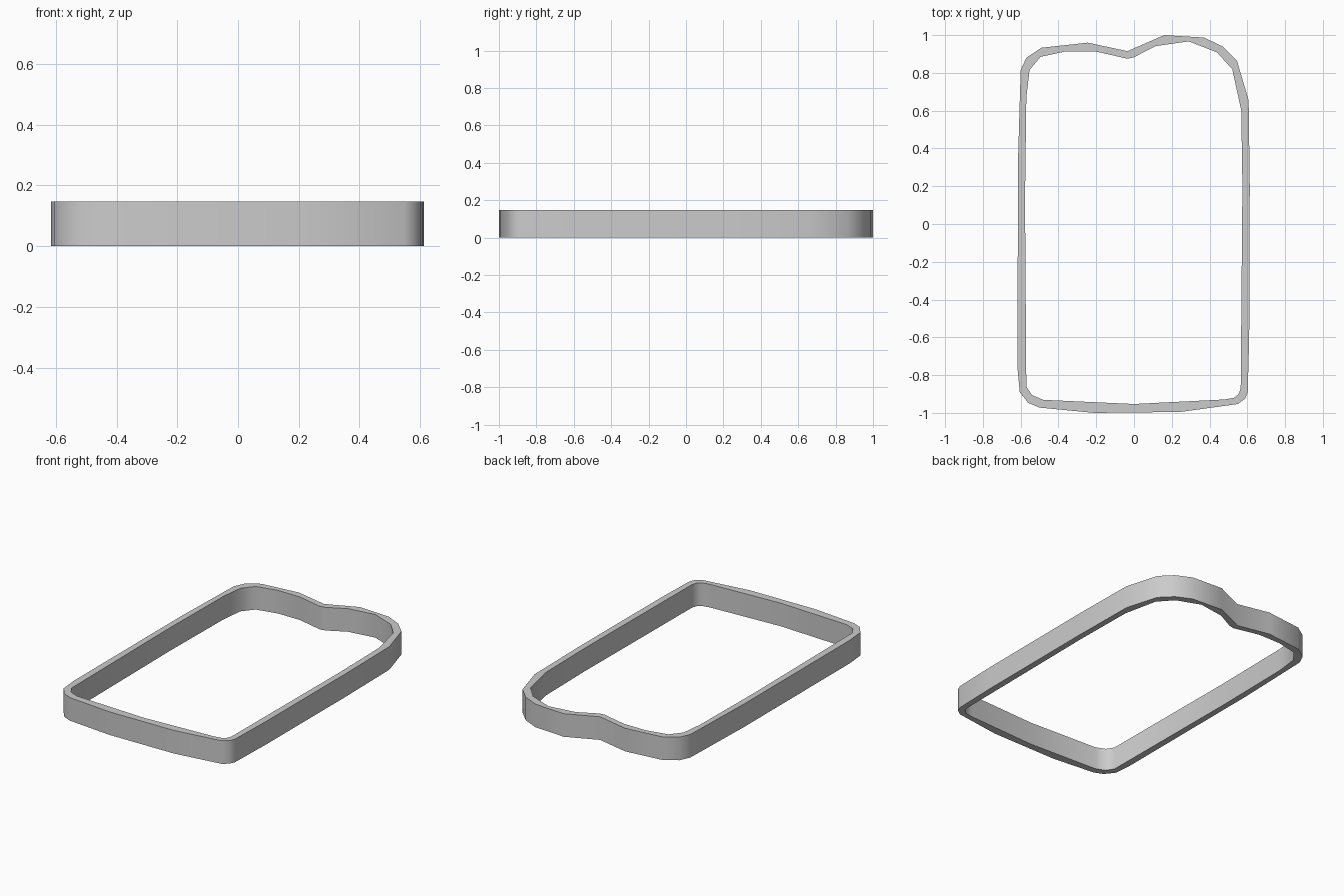
import bpy
import bmesh
from math import radians

if "Cube" in bpy.data.objects:
    bpy.data.objects.remove(bpy.data.objects["Cube"])

HEIGHT = 0.147

# Outer wall outline, clockwise from the notch at the back
outer = [(-0.035, 0.915), (0.16, 1.0), (0.37, 0.987), (0.47, 0.94), (0.545, 0.865),
         (0.607, 0.655), (0.613, 0.2), (0.61, -0.6), (0.602, -0.89), (0.588, -0.925),
         (0.55, -0.953), (0.245, -0.995), (-0.21, -1.0), (-0.5, -0.972),
         (-0.56, -0.947), (-0.605, -0.89), (-0.616, -0.77), (-0.615, 0.3),
         (-0.60, 0.815), (-0.57, 0.88), (-0.49, 0.933), (-0.245, 0.96)]

# Inner wall outline
inner = [(-0.035, 0.875), (0.0, 0.883), (0.115, 0.942), (0.29, 0.967), (0.44, 0.908),
         (0.52, 0.82), (0.568, 0.6), (0.574, 0.2), (0.565, -0.87), (0.553, -0.902),
         (0.53, -0.92), (0.48, -0.929), (0.0, -0.953), (-0.48, -0.931),
         (-0.54, -0.906), (-0.57, -0.86), (-0.577, 0.13), (-0.57, 0.67),
         (-0.553, 0.815), (-0.495, 0.885), (-0.36, 0.914), (-0.205, 0.914)]

bm = bmesh.new()


def loop_edges(points):
    verts = [bm.verts.new((x, y, 0)) for x, y in points]
    return [bm.edges.new((v, verts[(i + 1) % len(verts)])) for i, v in enumerate(verts)]


# Flat ring between both outlines, extruded upward into a band
bmesh.ops.triangle_fill(bm, edges=loop_edges(outer) + loop_edges(inner),
                        use_beauty=True, normal=(0, 0, 1))
base = bm.faces[:]
result = bmesh.ops.extrude_face_region(bm, geom=base, use_keep_orig=True)
top = [g for g in result["geom"] if isinstance(g, bmesh.types.BMVert)]
bmesh.ops.translate(bm, verts=top, vec=(0, 0, HEIGHT))
bmesh.ops.recalc_face_normals(bm, faces=bm.faces[:])

mesh = bpy.data.meshes.new("outline_band")
bm.to_mesh(mesh)
bm.free()
band = bpy.data.objects.new("outline_band", mesh)
bpy.context.collection.objects.link(band)

# Smooth walls with crisp rims
bpy.context.view_layer.objects.active = band
band.select_set(True)
bpy.ops.object.shade_smooth_by_angle(angle=radians(60))
